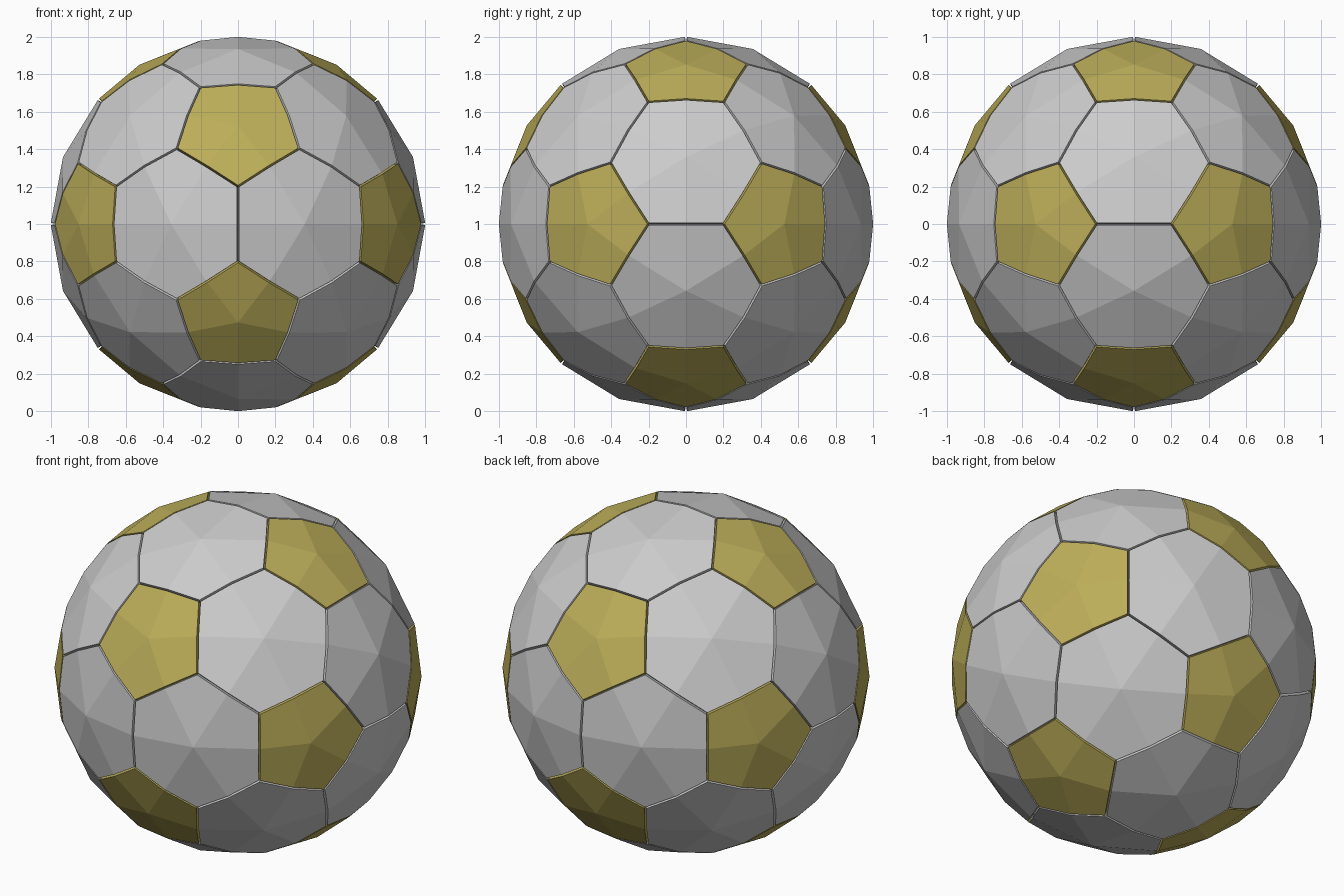
import bpy, bmesh, math
from mathutils import Vector

if "Cube" in bpy.data.objects:
    bpy.data.objects.remove(bpy.data.objects["Cube"])

R_IN, THICK = 0.97, 0.031
PHI = (1 + math.sqrt(5)) / 2

# icosahedron points: pentagon panels sit on its corners, hexagons on its faces
ico = []
for a in (-1, 1):
    for b in (-PHI, PHI):
        ico += [Vector((0, b, a)), Vector((b, a, 0)), Vector((a, 0, b))]


def near(p, q):
    return abs((p - q).length - 2) < 0.01


def ring(points, centre):
    """Order points counter-clockwise around centre, seen from outside."""
    n = centre.normalized()
    u = (points[0] - n * points[0].dot(n)).normalized()
    w = n.cross(u)
    return sorted(points, key=lambda p: math.atan2(p.dot(w), p.dot(u)))


def add_panel(bm, corners, centre):
    """Panel divided into quads from corners, edge middles and centre, on the ball."""
    def on_ball(p):
        return bm.verts.new(p.normalized() * R_IN + Vector((0, 0, 1)))
    pts = ring(corners, centre)
    n = len(pts)
    c = on_ball(centre)
    cs = [on_ball(p) for p in pts]
    ms = [on_ball(pts[i] + pts[(i + 1) % n]) for i in range(n)]
    for i in range(n):
        bm.faces.new((c, ms[i - 1], cs[i], ms[i]))


def make_object(name, panels, color=None):
    bm = bmesh.new()
    for corners, centre in panels:
        add_panel(bm, corners, centre)
    mesh = bpy.data.meshes.new(name)
    bm.to_mesh(mesh)
    bm.free()
    obj = bpy.data.objects.new(name, mesh)
    bpy.context.collection.objects.link(obj)
    # panel thickness leaves V-shaped seams
    sol = obj.modifiers.new("thickness", 'SOLIDIFY')
    sol.thickness = THICK
    sol.offset = 1
    sol.use_even_offset = True
    if color:
        mat = bpy.data.materials.new(name)
        mat.diffuse_color = color
        mat.use_nodes = True
        mat.node_tree.nodes["Principled BSDF"].inputs["Base Color"].default_value = mat.diffuse_color
        mesh.materials.append(mat)


# pentagon panels
pentagons = [([v.lerp(q, 1 / 3) for q in ico if near(v, q)], v) for v in ico]

# hexagon panels
hexagons = []
for i in range(12):
    for j in range(i):
        for k in range(j):
            tri = (ico[i], ico[j], ico[k])
            if near(tri[0], tri[1]) and near(tri[1], tri[2]) and near(tri[0], tri[2]):
                corners = [p.lerp(q, 1 / 3) for p in tri for q in tri if p is not q]
                hexagons.append((corners, tri[0] + tri[1] + tri[2]))

make_object("pentagon_panels", pentagons, (0.5, 0.42, 0.1, 1))
make_object("hexagon_panels", hexagons)
